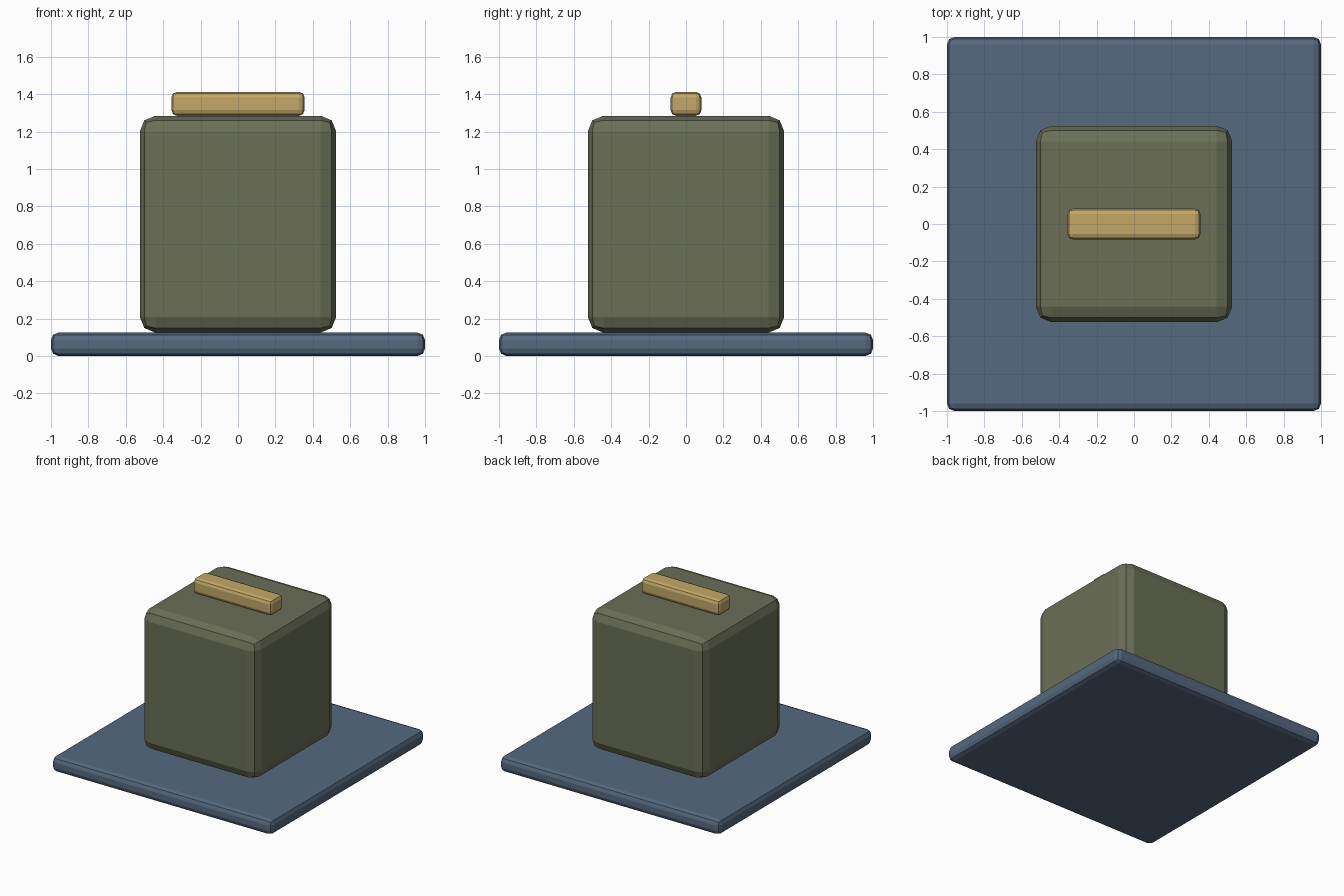
import bpy, bmesh

if "Cube" in bpy.data.objects:
    bpy.data.objects.remove(bpy.data.objects["Cube"])


def material(name, rgb):
    # sRGB 0-255 to linear
    lin = [((c / 255 + 0.055) / 1.055) ** 2.4 for c in rgb]
    m = bpy.data.materials.new(name)
    m.diffuse_color = (*lin, 1)
    m.use_nodes = True
    m.node_tree.nodes["Principled BSDF"].inputs["Base Color"].default_value = m.diffuse_color
    return m


def rounded_box(name, size_x, size_y, z0, z1, bevel, mat):
    bm = bmesh.new()
    bmesh.ops.create_cube(bm, size=1)
    for v in bm.verts:
        v.co.x *= size_x
        v.co.y *= size_y
        v.co.z = z1 if v.co.z > 0 else z0
    bmesh.ops.bevel(bm, geom=bm.edges[:], offset=bevel, offset_type='OFFSET',
                    segments=2, profile=0.5, affect='EDGES')
    mesh = bpy.data.meshes.new(name)
    bm.to_mesh(mesh)
    bm.free()
    mesh.materials.append(mat)
    obj = bpy.data.objects.new(name, mesh)
    bpy.context.collection.objects.link(obj)
    return obj


slate = material("slate blue", (86, 105, 127))
olive = material("olive green", (106, 111, 87))
tan = material("tan", (195, 167, 103))

# Flat base plate
rounded_box("base_plate", 2.0, 2.0, 0.0, 0.125, 0.04, slate)
# Box body
rounded_box("body", 1.05, 1.05, 0.125, 1.284, 0.083, olive)
# Handle bar on the lid
rounded_box("handle", 0.712, 0.165, 1.284, 1.412, 0.03, tan)
